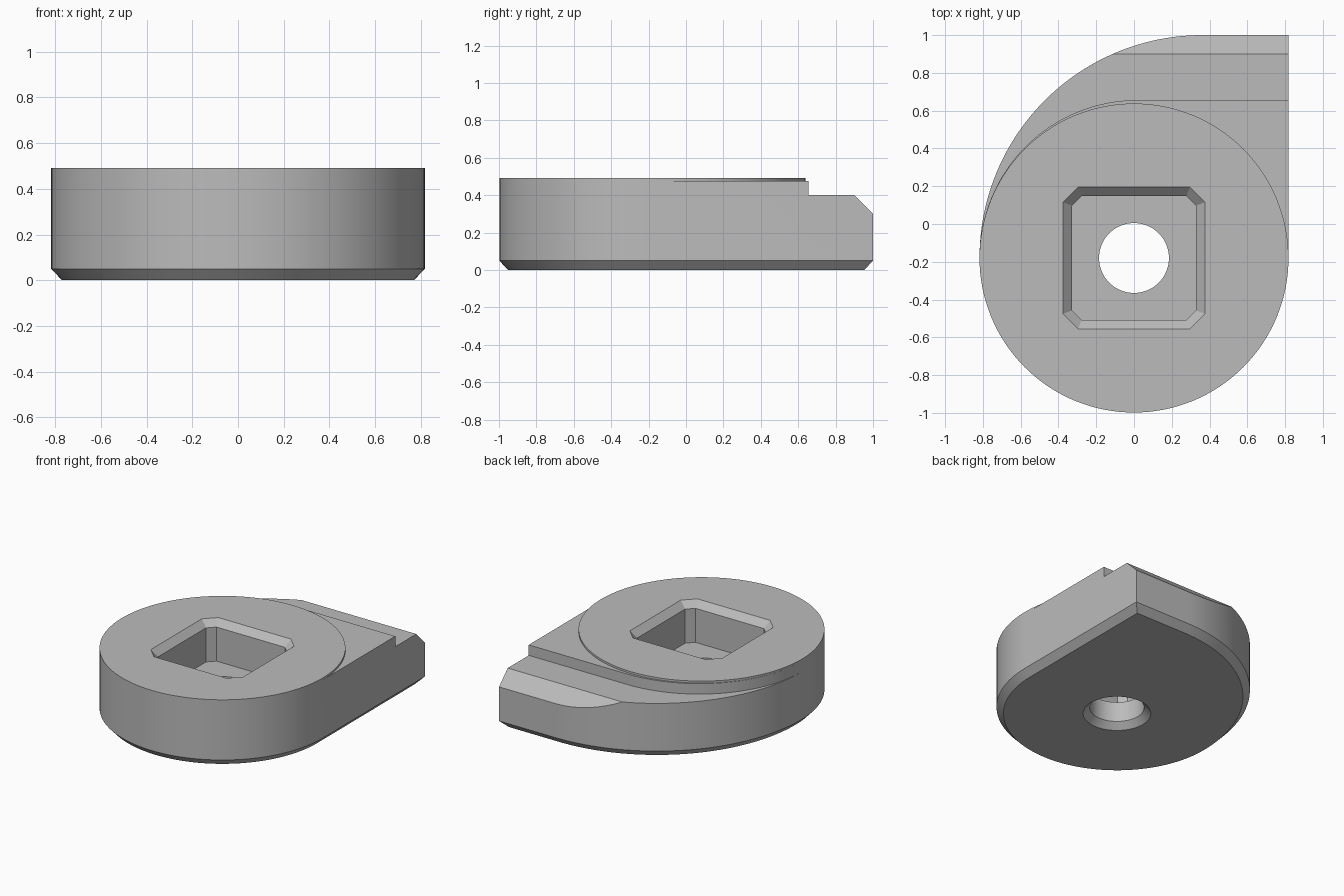
import bpy
import bmesh
from math import sin, cos, pi, radians

R = 0.818            # radius of the round end
CY = -0.18           # centre line of the round end
TOP = 0.492
BIG = 1.18           # radius of the sweeping back shoulder
BIG_X = BIG - R

cube = bpy.data.objects.get("Cube")
if cube:
    bpy.data.objects.remove(cube, do_unlink=True)

grey = bpy.data.materials.new("plain grey")
grey.use_nodes = True
colour = (0.5, 0.5, 0.5, 1)
grey.diffuse_color = colour
grey.node_tree.nodes["Principled BSDF"].inputs["Base Color"].default_value = colour


def arc(cx, cy, r, start, end, n):
    """Points along an arc, angles in degrees."""
    angles = [radians(start + (end - start) * i / n) for i in range(n + 1)]
    return [(cx + r * cos(a), cy + r * sin(a)) for a in angles]


def loft(name, levels):
    """Closed solid through stacked outlines, each given as (z, points)."""
    bm = bmesh.new()
    rings = [[bm.verts.new((x, y, z)) for x, y in pts] for z, pts in levels]
    for low, high in zip(rings, rings[1:]):
        for i in range(len(low)):
            j = (i + 1) % len(low)
            bm.faces.new((low[i], low[j], high[j], high[i]))
    bm.faces.new(rings[0][::-1])
    bm.faces.new(rings[-1])
    bmesh.ops.recalc_face_normals(bm, faces=bm.faces)
    mesh = bpy.data.meshes.new(name)
    bm.to_mesh(mesh)
    bm.free()
    mesh.materials.append(grey)
    obj = bpy.data.objects.new(name, mesh)
    bpy.context.collection.objects.link(obj)
    return obj


def outline(inset):
    """Body outline: round front, square back corner, sweeping shoulder."""
    front = arc(0, CY, R - inset, 180, 360, 64)
    corner = [(R - inset, 1 - inset)]
    shoulder = arc(BIG_X, CY, BIG - inset, 90, 180, 48)
    return front + corner + shoulder[:-1]


def octagon(half, cut):
    """Square with clipped corners around the bore."""
    k = half - cut
    corners = [(half, -k), (half, k), (k, half), (-k, half),
               (-half, k), (-half, -k), (-k, -half), (k, -half)]
    return [(x, y + CY) for x, y in corners]


def circle(r):
    return arc(0, CY, r, 0, 360, 64)[:-1]


# Body with a bevelled underside
body = loft("cam_body", [(0, outline(0.047)), (0.05, outline(0)), (TOP, outline(0))])

# Ledge around the raised round pad
outer = [(2, 2), (-2, 2), (-2, CY)]
pad_edge = arc(0, CY, R, 180, 0, 64) + [(2, CY)] + outer
pad_cutter = loft("pad_cutter", [(0.477, pad_edge), (1, pad_edge)])

# Lower step along the back shoulder
step_r = 0.836
step_edge = arc(step_r - R, CY, step_r, 180, 90, 32) + [(2, CY + step_r)] + outer
step_cutter = loft("step_cutter", [(0.4, step_edge), (1, step_edge)])


# Sloped back edge
def behind(y):
    return [(-2, y), (2, y), (2, 2), (-2, 2)]


slope_cutter = loft("back_slope_cutter", [(0.2, behind(1.1)), (0.6, behind(0.7))])

# Square pocket with bevelled rim
pocket_cutter = loft("pocket_cutter", [
    (0.195, octagon(0.328, 0.05)), (0.445, octagon(0.328, 0.05)),
    (TOP, octagon(0.375, 0.08)), (0.7, octagon(0.375, 0.08))])

# Round bore, countersunk below
bore_cutter = loft("bore_cutter", [
    (-0.1, circle(0.23)), (0, circle(0.23)),
    (0.045, circle(0.185)), (0.3, circle(0.185))])

cutters = [pad_cutter, step_cutter, slope_cutter, pocket_cutter, bore_cutter]
bpy.ops.object.select_all(action='DESELECT')
bpy.context.view_layer.objects.active = body
body.select_set(True)
for cutter in cutters:
    mod = body.modifiers.new(cutter.name, 'BOOLEAN')
    mod.operation = 'DIFFERENCE'
    mod.solver = 'EXACT'
    mod.object = cutter
    bpy.ops.object.modifier_apply(modifier=mod.name)
for cutter in cutters:
    bpy.data.objects.remove(cutter, do_unlink=True)

bpy.ops.object.shade_smooth_by_angle(angle=radians(20))
